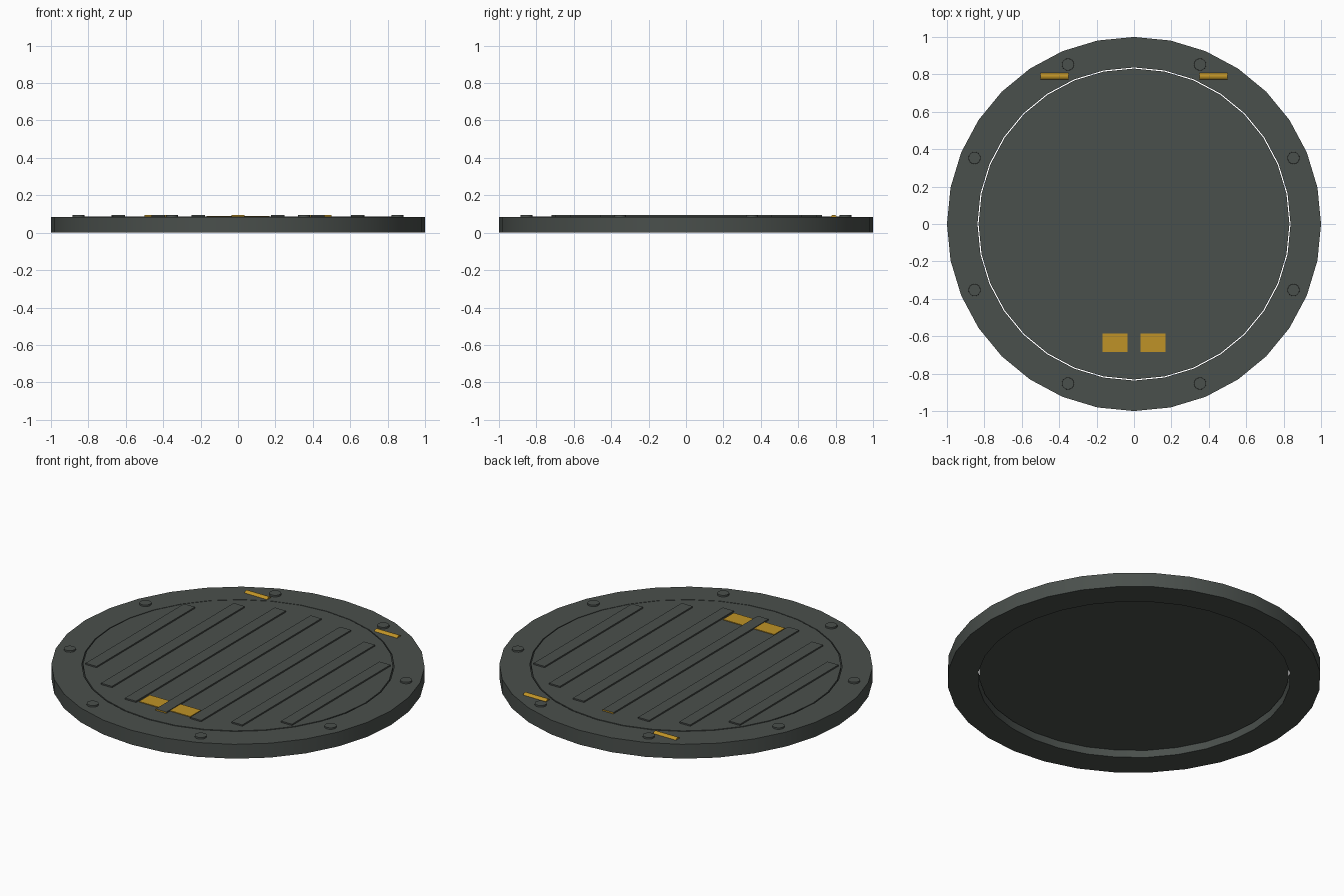
import bpy, bmesh, math

if "Cube" in bpy.data.objects:
    bpy.data.objects.remove(bpy.data.objects["Cube"], do_unlink=True)


def material(name, color):
    m = bpy.data.materials.new(name)
    m.use_nodes = True
    m.diffuse_color = color
    m.node_tree.nodes["Principled BSDF"].inputs["Base Color"].default_value = color
    return m


IRON = material("dark iron", (0.068, 0.079, 0.072, 1))
YELLOW = material("safety yellow", (0.52, 0.29, 0.02, 1))
SIDES = 32
DECK = 0.085
BAR_TOP = 0.094


def finish(name, bm, *mats):
    bmesh.ops.recalc_face_normals(bm, faces=bm.faces)
    mesh = bpy.data.meshes.new(name)
    bm.to_mesh(mesh)
    bm.free()
    for m in mats:
        mesh.materials.append(m)
    ob = bpy.data.objects.new(name, mesh)
    bpy.context.collection.objects.link(ob)
    bpy.ops.object.select_all(action='DESELECT')
    ob.select_set(True)
    bpy.context.view_layer.objects.active = ob
    bpy.ops.object.shade_smooth_by_angle(angle=math.radians(35))
    return ob


def lathe(name, profile, mat):
    """Spin a closed (radius, z) profile around the vertical axis."""
    bm = bmesh.new()
    rings = []
    for i in range(SIDES):
        a = 2 * math.pi * i / SIDES
        rings.append([bm.verts.new((r * math.cos(a), r * math.sin(a), z)) for r, z in profile])
    n = len(profile)
    for i in range(SIDES):
        a, b = rings[i], rings[(i + 1) % SIDES]
        for j in range(n):
            k = (j + 1) % n
            bm.faces.new((a[j], b[j], b[k], a[k]))
    return finish(name, bm, mat)


def cylinder(name, radius, depth, sides, loc, mat, bevel=0):
    bm = bmesh.new()
    bmesh.ops.create_cone(bm, cap_ends=True, segments=sides,
                          radius1=radius, radius2=radius - bevel, depth=depth)
    ob = finish(name, bm, mat)
    ob.location = loc
    return ob


def plate(name, x, y, width, length, bottom, top, *mats):
    """Box with a narrow bevel on its upper edges."""
    bm = bmesh.new()
    bmesh.ops.create_cube(bm, size=1)
    for v in bm.verts:
        v.co = (x + v.co.x * width, y + v.co.y * length,
                top if v.co.z > 0 else bottom)
    edges = [e for e in bm.edges if all(v.co.z == top for v in e.verts)]
    bmesh.ops.bevel(bm, geom=edges, offset=0.004, segments=1, affect='EDGES')
    bm.normal_update()
    if len(mats) > 1:
        for f in bm.faces:
            f.material_index = int(abs(f.normal.y) > 0.5)
    return finish(name, bm, *mats)


# Frame ring and the recessed lid inside it
lathe("frame_ring", [(0.837, 0), (1, 0), (1, DECK), (0.837, DECK)], IRON)
cylinder("lid", 0.831, 0.046, SIDES, (0, 0, 0.063), IRON)

# Grip bars, mirrored about the middle one, which has yellow ends
plate("grip_bar_middle", 0, 0.004, 0.07, 1.448, 0.08, BAR_TOP, IRON, YELLOW)
for i, half in enumerate((0.70, 0.62, 0.46), 1):
    for side, s in (("left", 1), ("right", -1)):
        plate(f"grip_bar_{side}_{i}", s * i * 0.213, 0, 0.072, half * 2, 0.08, BAR_TOP, IRON)

# Handle plate below the middle bar
plate("handle_plate", 0, -0.635, 0.335, 0.1, 0.08, 0.09, YELLOW)

# Bolts around the frame
for i in range(8):
    a = math.radians(22.5 + 45 * i)
    cylinder(f"bolt_{i + 1}", 0.033, 0.015, 16,
             (0.923 * math.cos(a), 0.923 * math.sin(a), BAR_TOP - 0.0075), IRON, 0.001)

# Hinge pins, half sunk into the frame
for side, s in (("left", 1), ("right", -1)):
    pin = cylinder(f"hinge_pin_{side}", 0.021, 0.15, 16, (s * 0.425, 0.79, 0.074), YELLOW)
    pin.rotation_euler.y = math.pi / 2
